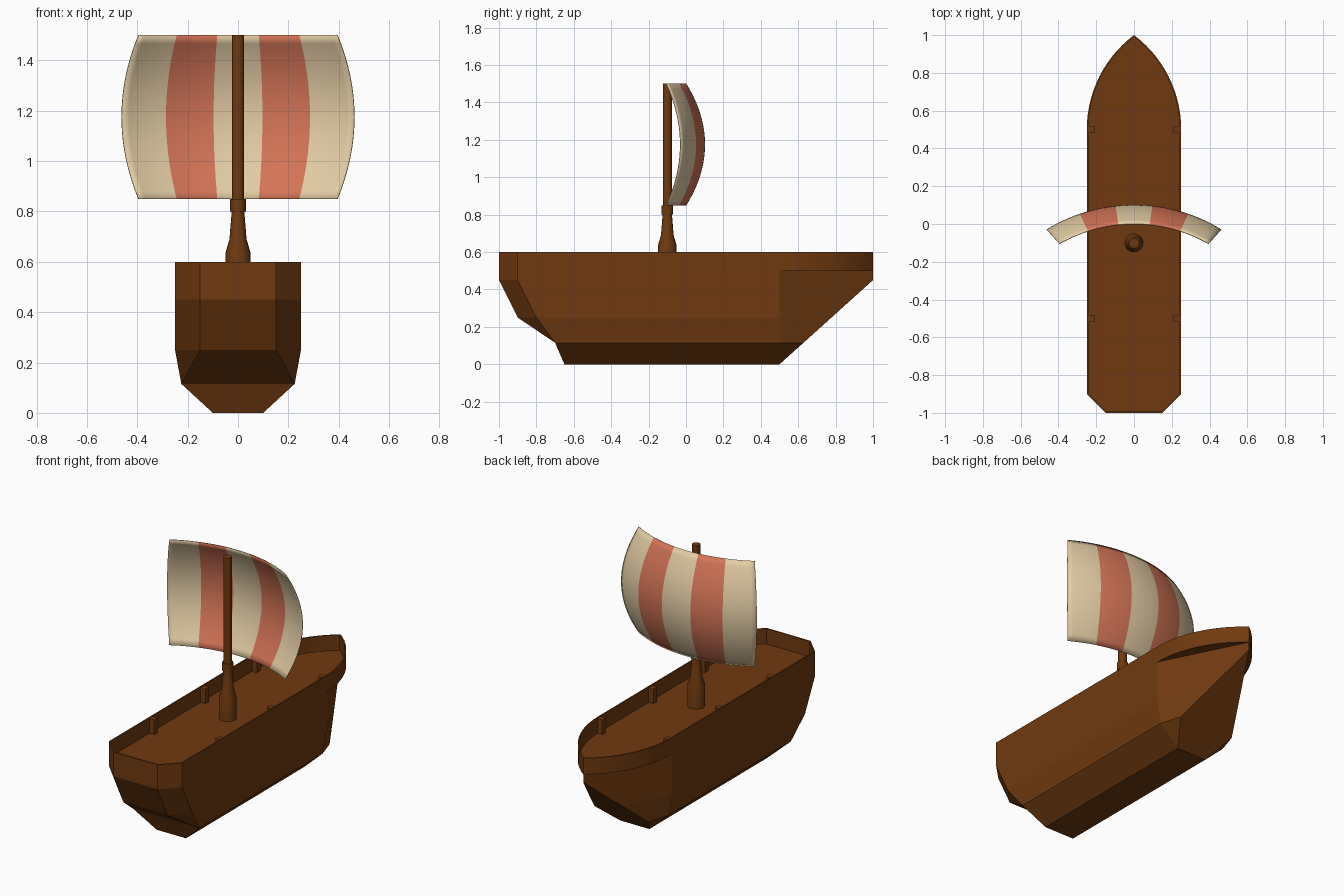
import bpy, bmesh, math

cube = bpy.data.objects.get("Cube")
if cube:
    bpy.data.objects.remove(cube, do_unlink=True)


def material(name, rgb):
    m = bpy.data.materials.new(name)
    m.use_nodes = True
    m.diffuse_color = (*rgb, 1)
    m.node_tree.nodes["Principled BSDF"].inputs["Base Color"].default_value = (*rgb, 1)
    return m


wood = material("brown_wood", (0.16, 0.042, 0.005))
cream = material("cream_cloth", (0.76, 0.60, 0.37))
red = material("red_cloth", (0.66, 0.175, 0.095))


def finish(name, bm, mats, smooth=True, recalc=True):
    if recalc:
        bmesh.ops.recalc_face_normals(bm, faces=bm.faces)
    mesh = bpy.data.meshes.new(name)
    bm.to_mesh(mesh)
    bm.free()
    for m in mats:
        mesh.materials.append(m)
    obj = bpy.data.objects.new(name, mesh)
    bpy.context.collection.objects.link(obj)
    if smooth:
        bpy.ops.object.select_all(action="DESELECT")
        obj.select_set(True)
        bpy.context.view_layer.objects.active = obj
        bpy.ops.object.shade_smooth_by_angle(angle=math.radians(30))
    return obj


def mirrored(half):
    """Close a stern-to-bow half outline with its mirror image."""
    return half + [(-x, y) for x, y in reversed(half)]


def bridge(bm, a, b):
    n = len(a)
    for i in range(n):
        j = (i + 1) % n
        bm.faces.new((a[i], a[j], b[j], b[i]))


# Hull: lofted through horizontal sections
sections = [
    (0.0, [(0.1, -0.65), (0.1, -0.65), (0.1, 0.5), (0.1, 0.5)]),
    (0.115, [(0.225, -0.7), (0.225, -0.7), (0.225, 0.5), (0.185, 0.628)]),
    (0.25, [(0.15, -0.9), (0.25, -0.8), (0.25, 0.5), (0.111, 0.778)]),
    (0.45, [(0.15, -1), (0.25, -0.9), (0.25, 0.5), (0, 1)]),
    (0.5, [(0.15, -1), (0.25, -0.9), (0.25, 0.5), (0, 1)]),
]
bm = bmesh.new()
rings = [[bm.verts.new((x, y, z)) for x, y in mirrored(half)] for z, half in sections]
for low, high in zip(rings, rings[1:]):
    bridge(bm, low, high)
bm.faces.new(rings[0])
bmesh.ops.remove_doubles(bm, verts=bm.verts, dist=0.0005)
finish("hull", bm, [wood], smooth=False)

# Deck and bulwark: one outline with rounded bow, hollowed from the top
R = 0.625
sweep = math.asin(0.5 / R)
bow = [(0.25 - R + R * math.cos(sweep * i / 14), 0.5 + R * math.sin(sweep * i / 14))
       for i in range(14)]
half = [(0.15, -1), (0.25, -0.9)] + bow
outline = half + [(0, 1)] + [(-x, y) for x, y in reversed(half)]
bm = bmesh.new()
bottom = [bm.verts.new((x, y, 0.5)) for x, y in outline]
top = [bm.verts.new((x, y, 0.6)) for x, y in outline]
bm.faces.new(bottom)
bridge(bm, bottom, top)
lid = bm.faces.new(top)
bmesh.ops.recalc_face_normals(bm, faces=bm.faces)
bmesh.ops.inset_region(bm, faces=[lid], thickness=0.008, use_even_offset=True)
well = bmesh.ops.extrude_face_region(bm, geom=[lid])["geom"]
bmesh.ops.translate(bm, vec=(0, 0, -0.095),
                    verts=[v for v in well if isinstance(v, bmesh.types.BMVert)])
if lid.is_valid:
    bmesh.ops.delete(bm, geom=[lid], context="FACES_ONLY")
finish("deck_and_bulwark", bm, [wood])

# Ribs inside the bulwark
for side, label in ((1, "left"), (-1, "right")):
    for i, y in enumerate((-0.5, 0, 0.5)):
        bm = bmesh.new()
        bmesh.ops.create_cube(bm, size=1)
        bmesh.ops.scale(bm, vec=(0.035, 0.035, 0.092), verts=bm.verts)
        bmesh.ops.translate(bm, vec=(side * 0.227, y, 0.55), verts=bm.verts)
        finish(f"{label}_rib_{i + 1}", bm, [wood], smooth=False)

# Mast: turned profile of radius and height
profile = [(0.05, 0.5), (0.05, 0.635), (0.034, 0.69), (0.025, 0.8), (0.031, 0.8),
           (0.031, 0.85), (0.024, 0.85), (0.024, 1.5)]
sides = 20
bm = bmesh.new()
rings = [[bm.verts.new((r * math.cos(math.tau * k / sides),
                        r * math.sin(math.tau * k / sides) - 0.1, z))
          for k in range(sides)] for r, z in profile]
for low, high in zip(rings, rings[1:]):
    bridge(bm, low, high)
bm.faces.new(rings[0])
bm.faces.new(rings[-1])
finish("mast", bm, [wood])

# Sail: billowing sheet in five vertical stripes
cols, rows, arc = 30, 20, math.radians(29.75)


def sail_point(i, j):
    u, v = 2 * i / cols - 1, 2 * j / rows - 1
    billow = 0.1 * (1 - v * v)
    lean = u * math.radians(42)
    x = 0.796 * math.sin(arc * u) + billow * math.sin(lean)
    y = 0.796 * (math.cos(arc * u) - 1) + billow * math.cos(lean)
    return x, y, 1.175 + 0.325 * v


bm = bmesh.new()
grid = [[bm.verts.new(sail_point(i, j)) for j in range(rows + 1)] for i in range(cols + 1)]
for i in range(cols):
    for j in range(rows):
        f = bm.faces.new((grid[i][j], grid[i][j + 1], grid[i + 1][j + 1], grid[i + 1][j]))
        f.material_index = (i * 5 // cols) % 2
sail = finish("sail", bm, [cream, red], recalc=False)
thick = sail.modifiers.new("cloth_thickness", "SOLIDIFY")
thick.thickness = 0.004
thick.offset = 0
